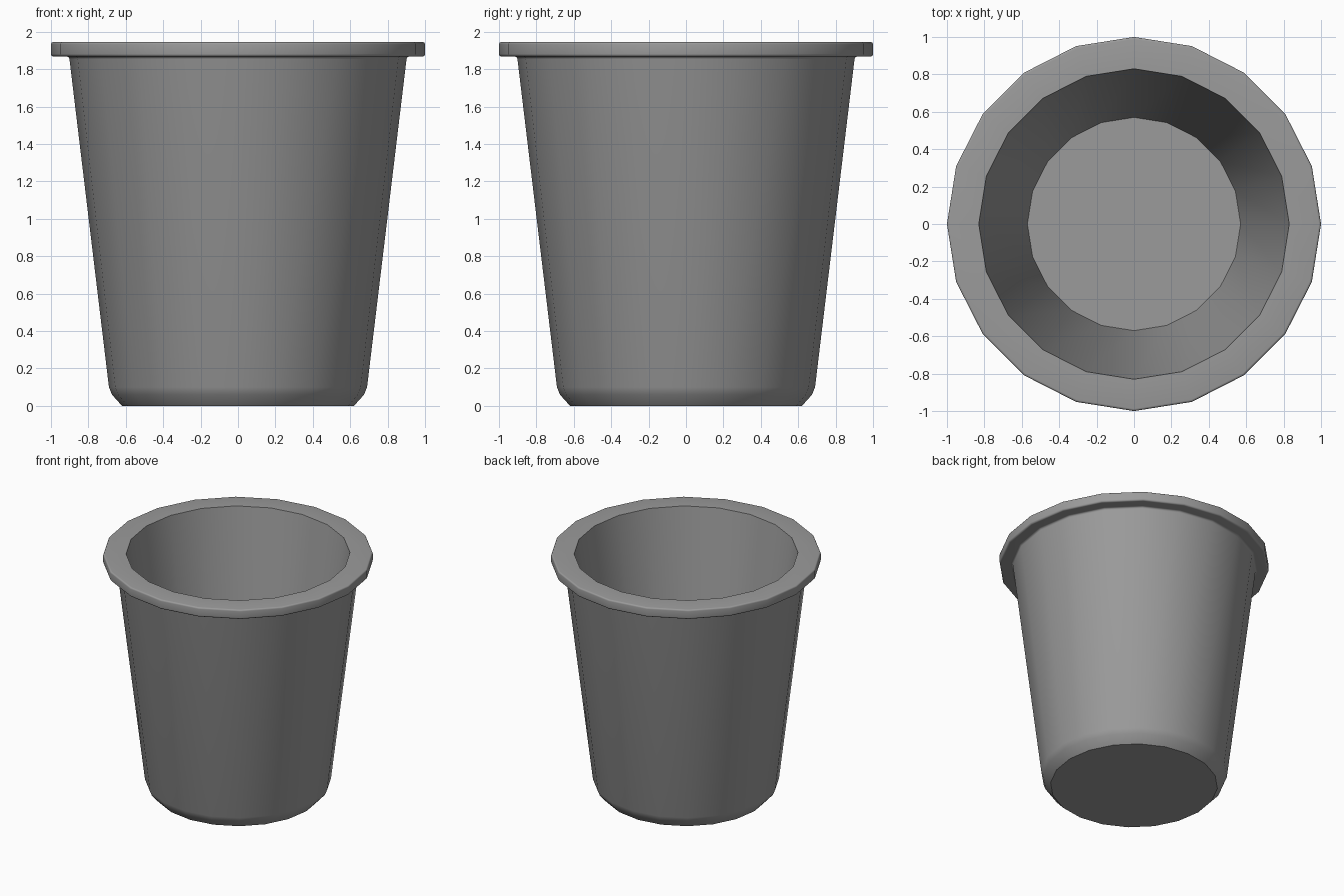
import bpy, bmesh, math

if "Cube" in bpy.data.objects:
    bpy.data.objects.remove(bpy.data.objects["Cube"])

SIDES = 20


def arc(r, z, size, start, end, steps=4):
    """Profile points of a small rounding about centre (r, z), angles in degrees."""
    angles = [math.radians(start + (end - start) * k / steps) for k in range(steps + 1)]
    return [(r + size * math.cos(a), z + size * math.sin(a)) for a in angles]


# Closed wall profile (radius, height): outside from base to rim, then inside down to floor
profile = (
    [(0.62, 0.0), (0.674, 0.06), (0.69, 0.10)]      # chamfered foot
    + arc(0.917, 1.852, 0.016, 173, 90)             # tapered wall, fillet under rim
    + arc(0.986, 1.882, 0.014, -90, 0)              # rim lower edge
    + arc(0.988, 1.933, 0.012, 0, 90)               # rim upper edge
    + [(0.83, 1.945), (0.57, 0.08)]                 # opening, inner floor
)


def lathe(name, points, sides):
    bm = bmesh.new()
    rings = []
    for r, z in points:
        rings.append([bm.verts.new((r * math.cos(2 * math.pi * i / sides),
                                    r * math.sin(2 * math.pi * i / sides), z))
                      for i in range(sides)])
    for a, b in zip(rings, rings[1:]):
        for i in range(sides):
            j = (i + 1) % sides
            bm.faces.new((a[i], a[j], b[j], b[i]))
    bm.faces.new(rings[0][::-1])    # underside
    bm.faces.new(rings[-1])         # inner floor
    bmesh.ops.recalc_face_normals(bm, faces=bm.faces)
    mesh = bpy.data.meshes.new(name)
    bm.to_mesh(mesh)
    bm.free()
    obj = bpy.data.objects.new(name, mesh)
    bpy.context.collection.objects.link(obj)
    return obj


# Bucket body in dark grey
pot = lathe("bucket", profile, SIDES)
grey = bpy.data.materials.new("dark_grey")
grey.diffuse_color = (0.33, 0.33, 0.33, 1.0)
grey.use_nodes = True
grey.node_tree.nodes["Principled BSDF"].inputs["Base Color"].default_value = grey.diffuse_color
pot.data.materials.append(grey)
bpy.context.view_layer.objects.active = pot
pot.select_set(True)
bpy.ops.object.shade_smooth_by_angle(angle=math.radians(23))
